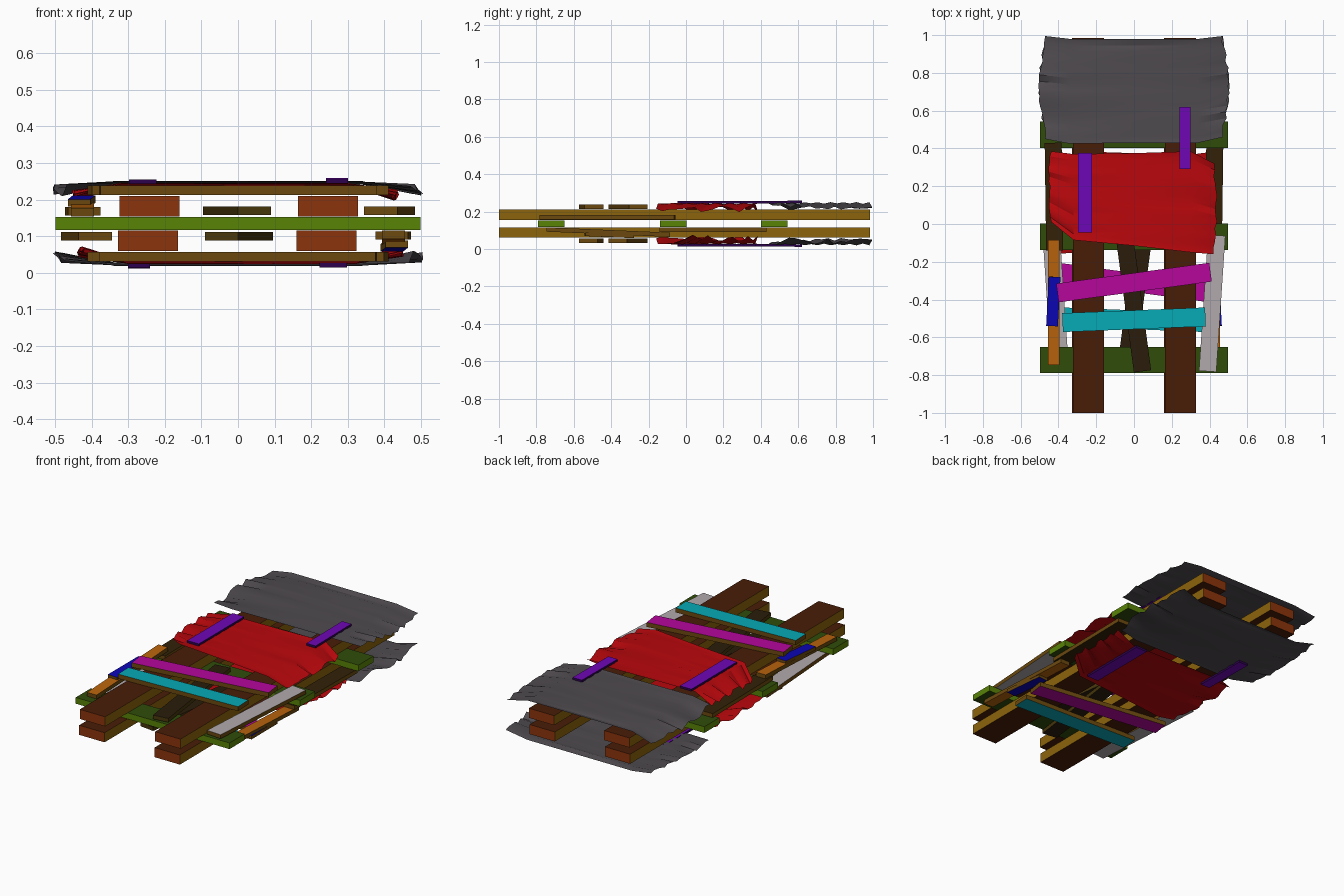
import bpy, math, random
from mathutils import Vector

if "Cube" in bpy.data.objects:
    bpy.data.objects.remove(bpy.data.objects["Cube"])

MID = 0.135  # lower half is the upper half turned half a revolution about this height


def material(hexcode):
    m = bpy.data.materials.get(hexcode)
    if not m:
        m = bpy.data.materials.new(hexcode)
        c = [int(hexcode[i:i + 2], 16) / 255 for i in (0, 2, 4)]
        m.diffuse_color = [v ** 2.2 for v in c] + [1]
        m.use_nodes = True
        m.node_tree.nodes["Principled BSDF"].inputs["Base Color"].default_value = m.diffuse_color
    return m


def add(name, verts, faces, mats, idx=None, smooth=False):
    me = bpy.data.meshes.new(name)
    me.from_pydata(verts, [], faces)
    for h in mats:
        me.materials.append(material(h))
    for p, i in zip(me.polygons, idx or []):
        p.material_index = i
    ob = bpy.data.objects.new(name, me)
    bpy.context.collection.objects.link(ob)
    if smooth:
        bpy.context.view_layer.objects.active = ob
        ob.select_set(True)
        bpy.ops.object.shade_smooth_by_angle(angle=math.radians(30))
        ob.select_set(False)


def both(name, verts, faces, mats, idx=None, smooth=False):
    add("upper_" + name, verts, faces, mats, idx, smooth)
    turned = [(-v[0], v[1], 2 * MID - v[2]) for v in verts]
    add("lower_" + name, turned, faces, mats, idx, smooth)


BOX = [(0, 2, 3, 1), (4, 5, 7, 6), (0, 1, 5, 4), (2, 6, 7, 3), (0, 4, 6, 2), (1, 3, 7, 5)]


def plank(name, a, b, width, thick, face, side="6b4a16", end=None, maker=both):
    # board between two centre points: wide faces, long sides and ends coloured separately
    a, b = Vector(a), Vector(b)
    d = (b - a).normalized()
    s = d.cross(Vector((0, 0, 1))).normalized()
    u = s.cross(d)
    verts = [tuple(p + s * i * width / 2 + u * k * thick / 2)
             for k in (-1, 1) for i in (-1, 1) for p in (a, b)]
    maker(name, verts, BOX, [face, side, end or side], [0, 0, 1, 1, 2, 2])


# cross beams shared by both halves
for n, y in zip(("front", "middle", "rear"), (-0.72, -0.068, 0.472)):
    plank(n + "_cross_beam", (-0.498, y, MID), (0.498, y, MID), 0.14, 0.036,
          "334d12", "5a8210", "5a8210", add)

# long beams
for n, x in (("left", -0.242), ("right", 0.246)):
    plank(n + "_long_beam", (x, -1, 0.182), (x, 0.985, 0.182), 0.164, 0.056,
          "4a2210", "8b6414", "8b3814")

# loose boards lying between and beside the beams
plank("centre_board", (0.045, -0.78, 0.17), (-0.05, -0.07, 0.17), 0.092, 0.023, "2e2212", "4a3a14")
plank("pale_side_board", (0.39, -0.78, 0.17), (0.438, -0.06, 0.17), 0.092, 0.023, "b0a8ac")
plank("dark_side_board", (-0.42, -0.14, 0.168), (-0.428, 0.43, 0.168), 0.09, 0.023, "35260f")
plank("orange_side_board", (-0.425, -0.745, 0.166), (-0.425, -0.085, 0.194), 0.062, 0.023, "b86414")
plank("blue_short_board", (-0.434, -0.54, 0.191), (-0.42, -0.28, 0.202), 0.062, 0.02, "140fb4")

# slats across the top
plank("magenta_slat", (-0.405, -0.365, 0.226), (0.405, -0.255, 0.226), 0.1, 0.026, "b4109a")
plank("cyan_slat", (-0.378, -0.522, 0.226), (0.378, -0.492, 0.226), 0.1, 0.026, "10a8b4")

# straps holding the sheets
plank("left_strap", (-0.26, -0.045, 0.249), (-0.26, 0.375, 0.249), 0.075, 0.013, "6e10b4", "300a50")
plank("right_strap", (0.27, 0.29, 0.249), (0.27, 0.62, 0.252), 0.06, 0.013, "6e10b4", "300a50")


def sheet(name, cols, rows, z, bulge, color, seed):
    # rippled sheet: each column is (x, y start, y end, droop)
    rnd = random.Random(seed)
    verts, faces, n = [], [], len(cols)
    for r in range(rows + 1):
        t = r / rows
        ripple = 0.005 * (-1) ** r * rnd.uniform(0.4, 1.0)
        for x, y0, y1, droop in cols:
            edge = abs(x) > 0.4
            dz = rnd.uniform(-0.017, 0.017) if edge else ripple
            dx = 0.0
            if edge:
                dx = math.copysign(bulge * math.sin(math.pi * t) + rnd.uniform(-0.008, 0.008), x)
            verts.append((x + dx, y0 + (y1 - y0) * t, z - droop + dz))
    for r in range(rows):
        for c in range(n - 1):
            i = r * n + c
            faces.append((i, i + 1, i + n + 1, i + n))
    both(name, verts, faces, [color], None, True)


# red and grey covering sheets
sheet("red_sheet", [(-0.435, 0.01, 0.385, 0.03), (-0.32, -0.085, 0.37, 0), (0, -0.115, 0.375, 0),
                    (0.3, -0.15, 0.385, 0), (0.42, -0.16, 0.32, 0.03)], 14, 0.241, 0.015, "b81014", 3)
sheet("grey_sheet", [(-0.465, 0.45, 0.995, 0.02), (-0.34, 0.425, 0.98, 0), (0, 0.43, 0.98, 0),
                     (0.34, 0.43, 0.98, 0), (0.465, 0.46, 0.995, 0.02)], 16, 0.246, 0.035, "504c50", 8)
